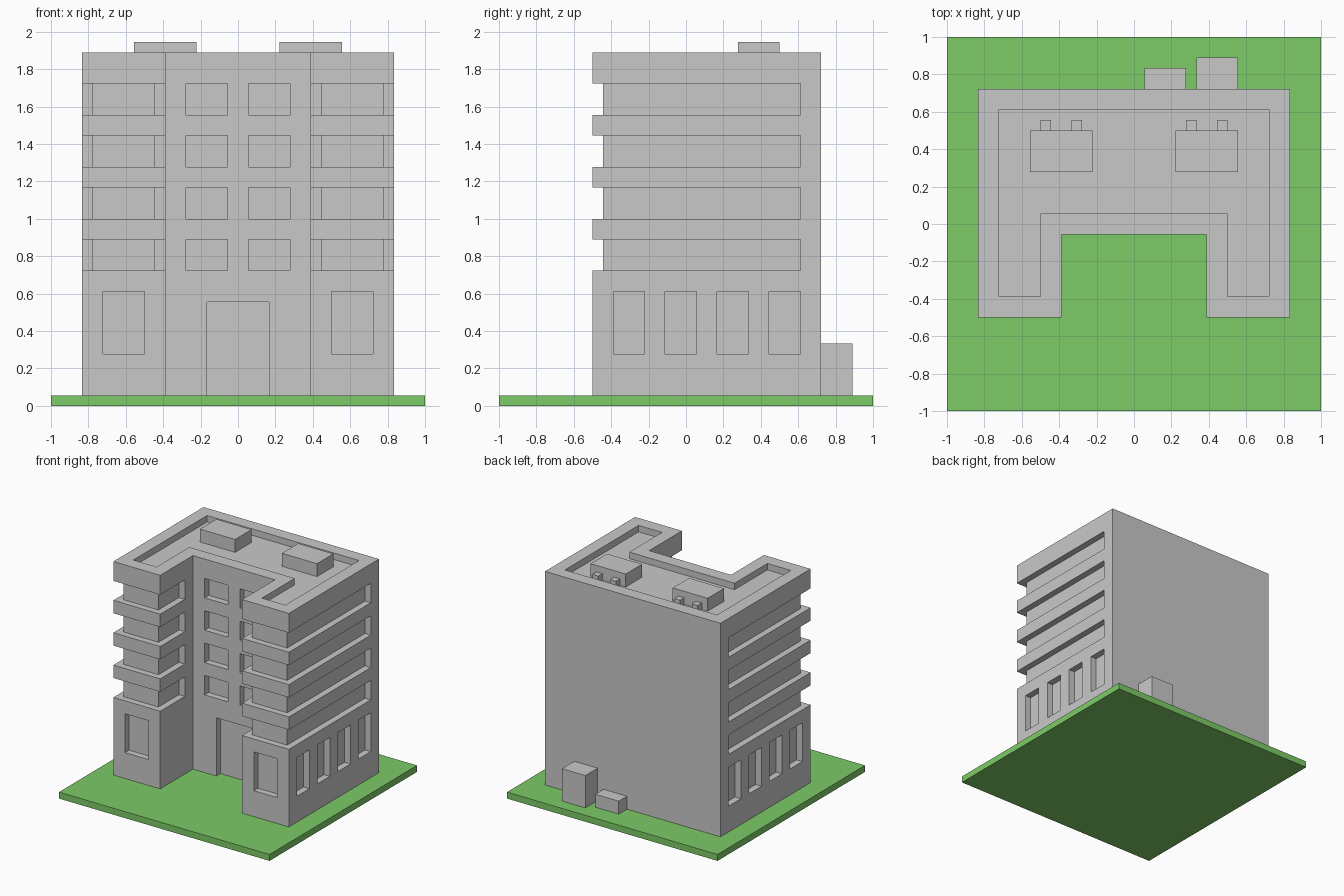
import bpy
import bmesh

if "Cube" in bpy.data.objects:
    bpy.data.objects.remove(bpy.data.objects["Cube"])

U = 1 / 18  # modelling grid step


def material(name, rgb):
    m = bpy.data.materials.new(name)
    m.diffuse_color = (*rgb, 1)
    m.use_nodes = True
    m.node_tree.nodes["Principled BSDF"].inputs["Base Color"].default_value = m.diffuse_color
    return m


GREY = material("concrete_grey", (0.584, 0.584, 0.584))
GREEN = material("grass_green", (0.205, 0.597, 0.136))


def rect(x0, x1, y0, y1):
    return [(x0, y0), (x1, y0), (x1, y1), (x0, y1)]


def make(name, prisms, mat):
    """Object from prisms: (outline, z0, z1) in grid steps."""
    bm = bmesh.new()
    for pts, z0, z1 in prisms:
        low = [bm.verts.new((x * U, y * U, z0 * U)) for x, y in pts]
        top = [bm.verts.new((x * U, y * U, z1 * U)) for x, y in pts]
        bm.faces.new(low[::-1])
        bm.faces.new(top)
        n = len(pts)
        for i in range(n):
            j = (i + 1) % n
            bm.faces.new((low[i], low[j], top[j], top[i]))
    bmesh.ops.recalc_face_normals(bm, faces=bm.faces[:])
    me = bpy.data.meshes.new(name)
    bm.to_mesh(me)
    bm.free()
    me.materials.append(mat)
    ob = bpy.data.objects.new(name, me)
    bpy.context.collection.objects.link(ob)
    return ob


def both(pts):
    """An outline and its mirror image across x = 0."""
    return [pts, [(-x, y) for x, y in pts]]


# Lawn slab
make("lawn", [(rect(-18, 18, -18, 18), 0, 1)], GREEN)

# U-shaped building body
body = make("building", [([(-15, -9), (-7, -9), (-7, -1), (7, -1), (7, -9),
                           (15, -9), (15, 13), (-15, 13)], 1, 34)], GREY)

# Roof recess inside the parapet, and entrance recess
cuts = [([(-13, -7), (-9, -7), (-9, 1), (9, 1), (9, -7),
          (13, -7), (13, 11), (-13, 11)], 33, 36),
        (rect(-3, 3, -3, 0), 0, 10)]

# Window bands wrapping each wing, and courtyard windows, on four floors
band = [(17, 11), (14, 11), (14, -8), (8, -8), (8, -3), (6, -3), (6, -11), (17, -11)]
for z in (13, 18, 23, 28):
    for pts in both(band) + both(rect(1, 5, -2, 0)):
        cuts.append((pts, z, z + 3))

# Ground floor windows: one on each wing front, four on each side
ground = both(rect(9, 13, -10, -8))
for y in (-7, -2, 3, 8):
    ground += both(rect(14, 16, y, y + 3))
cuts += [(pts, 5, 11) for pts in ground]

cutter = make("cutter", cuts, GREY)
cutter.hide_render = True
mod = body.modifiers.new("openings", 'BOOLEAN')
mod.operation = 'DIFFERENCE'
mod.solver = 'EXACT'
mod.object = cutter
bpy.context.view_layer.objects.active = body
bpy.ops.object.modifier_apply(modifier=mod.name)
bpy.data.objects.remove(cutter)

# Rooftop units with small vents behind
for side, pts in zip(("right", "left"), both(rect(4, 10, 5, 9))):
    make("roof_unit_" + side, [(pts, 33, 35)], GREY)
make("roof_vents", [(p, 33, 34) for x in (5, 8)
                    for p in both(rect(x, x + 1, 9, 10))], GREY)

# Utility boxes against the back wall
make("small_utility_box", [(rect(1, 5, 13, 15), 1, 3)], GREY)
make("large_utility_box", [(rect(6, 10, 13, 16), 1, 6)], GREY)
